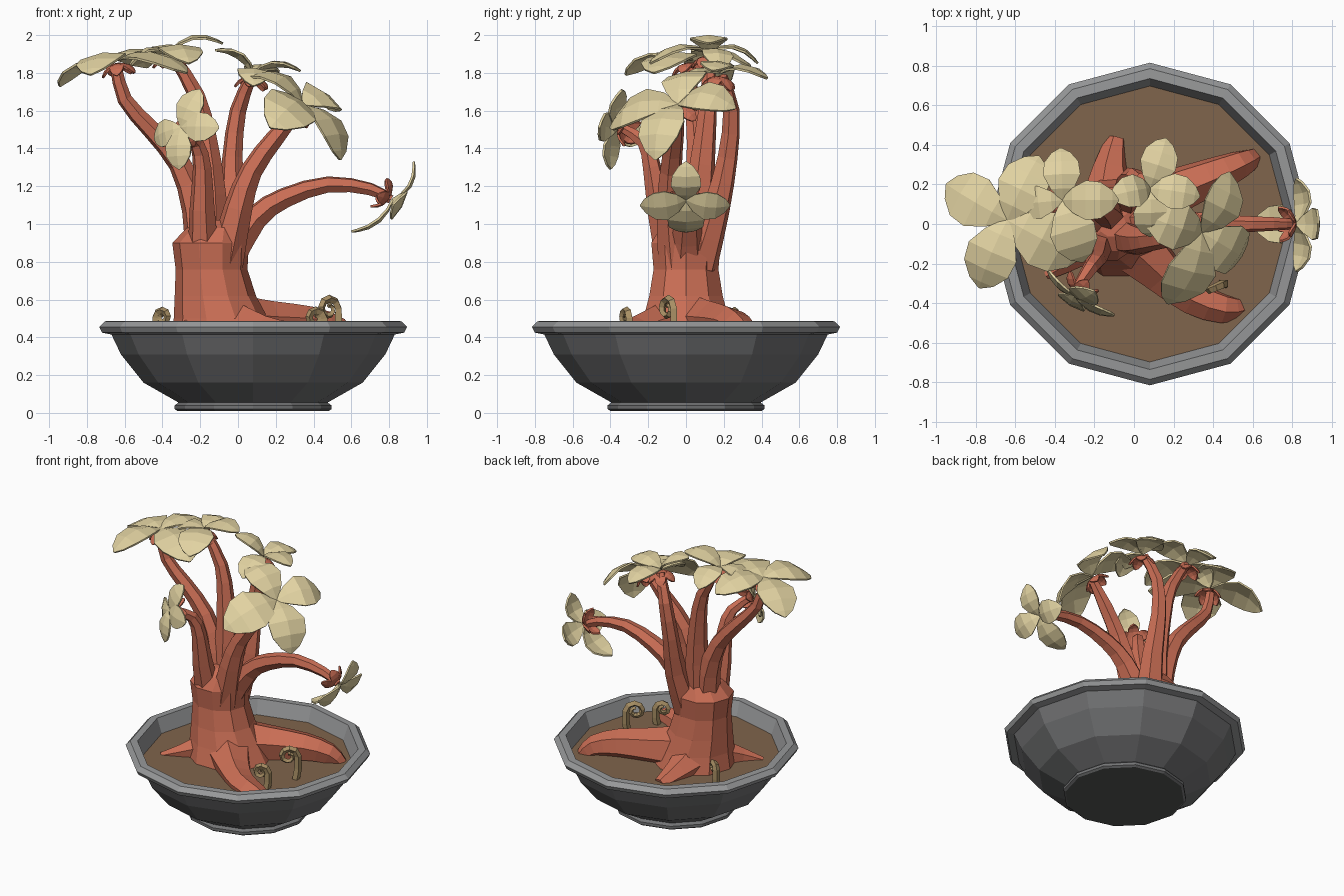
import bpy, bmesh, math
from mathutils import Vector as V

if "Cube" in bpy.data.objects:
    bpy.data.objects.remove(bpy.data.objects["Cube"])


def mat(name, rgb):
    m = bpy.data.materials.new(name)
    m.diffuse_color = (*rgb, 1)
    m.use_nodes = True
    m.node_tree.nodes["Principled BSDF"].inputs["Base Color"].default_value = m.diffuse_color
    return m


BARK = mat("red_bark", (0.59, 0.155, 0.09))
LEAF = mat("tan_leaf", (0.76, 0.65, 0.36))
RIM = mat("light_grey_rim", (0.31, 0.315, 0.32))
POT = mat("grey_pot", (0.17, 0.172, 0.176))
BASE = mat("dark_grey_base", (0.09, 0.095, 0.093))
SOIL = mat("brown_soil", (0.215, 0.128, 0.072))
FERN = mat("fern_brown", (0.40, 0.28, 0.13))


def finish(name, bm, mats, fix=True):
    if fix:
        bmesh.ops.recalc_face_normals(bm, faces=bm.faces)
    me = bpy.data.meshes.new(name)
    bm.to_mesh(me)
    bm.free()
    for m in mats:
        me.materials.append(m)
    ob = bpy.data.objects.new(name, me)
    bpy.context.collection.objects.link(ob)
    return ob


def loft(bm, rings):
    """Skin a list of point rings and cap both ends."""
    rs = [[bm.verts.new(p) for p in r] for r in rings]
    n = len(rs[0])
    for a, b in zip(rs, rs[1:]):
        for i in range(n):
            bm.faces.new((a[i], a[(i + 1) % n], b[(i + 1) % n], b[i]))
    bm.faces.new(rs[0][::-1])
    bm.faces.new(rs[-1])


def tube(name, pts, material, sides=6, sub=2):
    """Tapered tube; pts are (x, y, z, radius), smoothed by a spline."""
    P = [V(p) for p in pts]
    P = [P[0] * 2 - P[1]] + P + [P[-1] * 2 - P[-2]]
    S = []
    for i in range(1, len(P) - 2):
        a, b, c, d = P[i - 1:i + 3]
        for k in range(sub):
            t = k / sub
            S.append(0.5 * (2 * b + (c - a) * t + (2 * a - 5 * b + 4 * c - d) * t * t
                            + (3 * b - a - 3 * c + d) * t ** 3))
    S.append(P[-2])
    C = [V(s[:3]) for s in S]
    T = [(C[min(i + 1, len(C) - 1)] - C[max(i - 1, 0)]).normalized() for i in range(len(C))]
    u = T[0].orthogonal().normalized()
    rings = []
    for i, c in enumerate(C):
        if i:
            u = T[i - 1].rotation_difference(T[i]) @ u
        w = T[i].cross(u)
        r = max(S[i][3], 0.008)
        rings.append([c + (u * math.cos(2 * math.pi * k / sides)
                           + w * math.sin(2 * math.pi * k / sides)) * r for k in range(sides)])
    bm = bmesh.new()
    loft(bm, rings)
    return finish(name, bm, [material])


# pot: 12-sided turned bowl, lighter rim, dark underside
CX = 0.08


def circle(r, z, n=12, cx=CX, ry=1):
    return [(cx + r * math.cos(2 * math.pi * k / n), ry * r * math.sin(2 * math.pi * k / n), z)
            for k in range(n)]


profile = [(0.40, 0.01), (0.415, 0.02), (0.415, 0.04), (0.395, 0.055), (0.58, 0.16), (0.70, 0.31),
           (0.75, 0.415), (0.80, 0.425), (0.815, 0.455), (0.785, 0.485), (0.735, 0.487), (0.69, 0.36)]
bm = bmesh.new()
loft(bm, [circle(r, z) for r, z in profile])
for f in bm.faces:
    z = f.calc_center_median().z
    f.material_index = 1 if z > 0.417 else 2 if z < 0.012 else 0
finish("pot", bm, [POT, RIM, BASE])

# soil disc
bm = bmesh.new()
loft(bm, [circle(0.69, 0.362), circle(0.697, 0.385)])
finish("soil", bm, [SOIL])

# trunk: (centre x, radius, z)
bm = bmesh.new()
loft(bm, [circle(r, z, 10, x, 0.95) for x, r, z in
          [(-0.06, 0.30, 0.36), (-0.09, 0.25, 0.5), (-0.12, 0.215, 0.62), (-0.14, 0.19, 0.76),
           (-0.145, 0.203, 0.9), (-0.12, 0.15, 0.98), (-0.11, 0.07, 1.02)]])
finish("trunk", bm, [BARK])

# roots
roots = [
    [(-.08, .03, .47, .17), (.17, .15, .47, .125), (.38, .235, .465, .1), (.53, .30, .43, .075), (.6, .335, .36, .05)],
    [(-.04, -.06, .44, .17), (.15, -.25, .40, .115), (.3, -.37, .385, .095), (.45, -.425, .375, .08), (.55, -.42, .33, .05)],
    [(-.2, -.08, .43, .11), (-.33, -.19, .40, .055), (-.44, -.26, .37, .025)],
    [(-.13, .12, .43, .14), (-.12, .28, .40, .09), (-.09, .43, .36, .05)],
]
for i, r in enumerate(roots):
    tube(f"root_{i + 1}", r, BARK)

# branches
branches = [
    [(-.18, .02, .78, .1), (-.22, .05, 1.08, .08), (-.31, .06, 1.32, .06), (-.46, .05, 1.5, .05), (-.6, .03, 1.66, .04), (-.65, .02, 1.85, .03)],
    [(-.14, .04, .78, .1), (-.14, .07, 1.15, .08), (-.17, .1, 1.45, .06), (-.22, .12, 1.68, .045), (-.35, .12, 1.9, .03)],
    [(-.18, -.07, .78, .09), (-.19, -.14, 1.08, .068), (-.19, -.18, 1.3, .05), (-.22, -.22, 1.43, .04), (-.3, -.34, 1.51, .025)],
    [(-.07, .07, .78, .1), (-.03, .16, 1.08, .075), (-.03, .22, 1.35, .055), (0, .24, 1.6, .045), (.07, .19, 1.78, .03)],
    [(-.07, -.05, .78, .1), (0, -.08, 1.08, .078), (.07, -.08, 1.28, .06), (.2, -.06, 1.46, .05), (.33, -.04, 1.61, .03)],
    [(-.07, 0, .8, .1), (.09, .01, 1.03, .07), (.25, .01, 1.14, .057), (.48, 0, 1.21, .045), (.7, 0, 1.185, .035), (.81, 0, 1.13, .025)],
]
for i, b in enumerate(branches):
    tube(f"branch_{i + 1}", b, BARK)


def add_leaf(bm, base, tip, n, arch, width):
    """Pointed oval blade, bowed along n and lightly folded at the midrib."""
    d = tip - base
    side = n.cross(d).normalized()
    up = d.cross(side).normalized()
    rows = []
    for t, w in [(0, .08), (.2, .62), (.45, 1), (.7, .92), (.9, .5), (1, .04)]:
        c = base + d * t + up * arch * 4 * t * (1 - t)
        hw = width * d.length * w
        rows.append([bm.verts.new(c + side * hw * s - up * abs(s) * hw * 0.15) for s in (-1, 0, 1)])
    for a, b in zip(rows, rows[1:]):
        for k in (0, 1):
            bm.faces.new((a[k], a[k + 1], b[k + 1], b[k]))


def thicken(ob, t):
    m = ob.modifiers.new("thickness", "SOLIDIFY")
    m.thickness = t
    m.offset = 0


# leaf clusters: centre, facing direction, bow, tips
clusters = [
    ((-.64, .02, 1.87), (-.15, 0, 1), .07, [(-.945, .2, 1.73), (-.78, -.32, 1.79), (-.27, -.17, 1.8), (-.48, .34, 1.83)]),
    ((-.36, .12, 1.91), (0, 0, 1), .065, [(-.37, .38, 1.85), (-.08, .12, 1.955), (-.26, -.19, 1.85), (-.58, .1, 1.82)]),
    ((-.3, -.36, 1.51), (-.5, -.8, .2), .03, [(-.2, -.34, 1.71), (-.44, -.22, 1.45), (-.31, -.4, 1.29), (-.1, -.46, 1.51)]),
    ((.08, .18, 1.8), (.1, .1, 1), .055, [(.16, .43, 1.77), (-.12, .14, 1.92), (.33, .14, 1.81), (.08, -.06, 1.73)]),
    ((.34, -.04, 1.63), (.5, -.3, .8), .09, [(.17, -.4, 1.51), (.54, -.16, 1.34), (.48, .26, 1.61), (.05, .05, 1.78)]),
    ((.82, 0, 1.13), (.8, 0, -.45), .05, [(.93, 0, 1.33), (.6, 0, .96), (.82, .23, 1.1), (.82, -.24, 1.1)]),
]
for i, (c, n, arch, tips) in enumerate(clusters):
    c, n = V(c), V(n).normalized()
    bm = bmesh.new()
    for t in tips:
        add_leaf(bm, c, V(t), n, arch, 0.35)
    thicken(finish(f"leaf_cluster_{i + 1}", bm, [LEAF], False), 0.012)
    # red sepals beneath the leaves
    bm = bmesh.new()
    u = n.orthogonal().normalized()
    w = n.cross(u)
    for k in range(5):
        a = 2 * math.pi * k / 5
        base = c - n * 0.025
        add_leaf(bm, base, base + (u * math.cos(a) + w * math.sin(a)) * 0.09 - n * 0.06, n, .02, 0.34)
    thicken(finish(f"sepals_{i + 1}", bm, [BARK], False), 0.012)

# curled fern shoots: centre, coil radius, turn about z
for i, (x, y, z, R, turn) in enumerate([(.48, -.1, .55, .063, .6), (.41, -.32, .50, .05, .4), (-.4, .25, .505, .042, 2.6)]):
    path = [(R * 0.75, 0.37 - z, .026), (R, (0.37 - z) / 2, .026)]
    for k in range(12):
        a = k * math.radians(42)
        r = R * (1 - 0.065 * k)
        path.append((r * math.cos(a), r * math.sin(a), .024 - .0011 * k))
    tube(f"fern_curl_{i + 1}", [(x + p * math.cos(turn), y + p * math.sin(turn), z + q, s)
                                for p, q, s in path], FERN, 4, 1)
